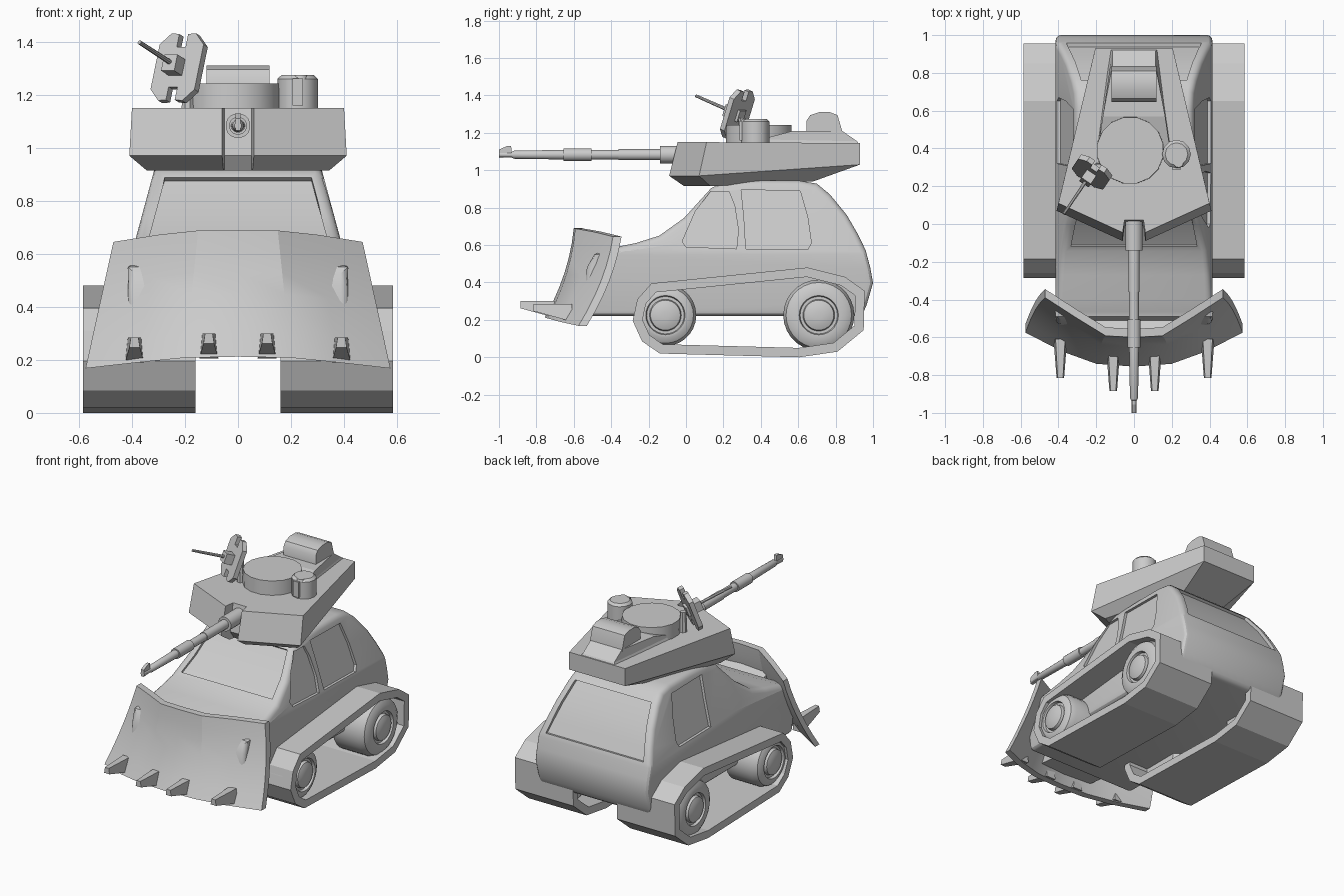
import bpy, bmesh, math
from mathutils import Vector, Matrix

if "Cube" in bpy.data.objects:
    bpy.data.objects.remove(bpy.data.objects["Cube"])


def loft(name, rings, closed=False, smooth=None):
    """Skin equal-length loops; cap the ends, or join last to first when closed."""
    bm = bmesh.new()
    rows = [[bm.verts.new(p) for p in r] for r in rings]
    n = len(rows[0])
    pairs = list(zip(rows, rows[1:])) + ([(rows[-1], rows[0])] if closed else [])
    for a, b in pairs:
        for i in range(n):
            j = (i + 1) % n
            bm.faces.new((a[i], a[j], b[j], b[i]))
    if not closed:
        bm.faces.new(rows[0])
        bm.faces.new(rows[-1])
    bmesh.ops.recalc_face_normals(bm, faces=bm.faces)
    me = bpy.data.meshes.new(name)
    bm.to_mesh(me)
    bm.free()
    ob = bpy.data.objects.new(name, me)
    bpy.context.collection.objects.link(ob)
    if smooth:
        shade(ob, smooth)
    return ob


def shade(ob, deg):
    bpy.ops.object.select_all(action='DESELECT')
    ob.select_set(True)
    bpy.context.view_layer.objects.active = ob
    bpy.ops.object.shade_smooth_by_angle(angle=math.radians(deg))


def bake(ob):
    dg = bpy.context.evaluated_depsgraph_get()
    me = bpy.data.meshes.new_from_object(ob.evaluated_get(dg))
    ob.modifiers.clear()
    ob.data = me


def prism(name, yz, x0, x1, smooth=None):
    return loft(name, [[(x, y, z) for y, z in yz] for x in (x0, x1)], smooth=smooth)


def lathe(name, origin, axis, steps, n=16, smooth=35):
    """Turned part: steps are (distance along axis, radius)."""
    o, a = Vector(origin), Vector(axis).normalized()
    u = a.orthogonal().normalized()
    v = a.cross(u)
    ang = [2 * math.pi * (i + .5) / n for i in range(n)]
    return loft(name, [[o + a * d + (u * math.cos(t) + v * math.sin(t)) * r for t in ang]
                       for d, r in steps], smooth=smooth)


def sym(half):
    """Mirror a right-hand outline across x = 0."""
    return half + [(-p[0],) + tuple(p[1:]) for p in reversed(half)]


# Car body: side profile with leaning cabin walls
def side(z):
    return .415 - max(0, z - .55) * .27


profile = [(-.53, .22), (-.545, .32), (-.53, .48), (-.49, .55), (-.395, .585), (-.27, .61),
           (-.143, .65), (-.01, .745), (.135, .905), (.2, .935), (.4, .945), (.607, .944),
           (.70, .928), (.77, .87), (.86, .76), (.915, .665), (.96, .574), (.985, .48),
           (1.0, .397), (.966, .28), (.94, .22)]
body = prism("car_body", profile, -1, 1)
bm = bmesh.new()
bm.from_mesh(body.data)
bmesh.ops.bisect_plane(bm, geom=bm.verts[:] + bm.edges[:] + bm.faces[:],
                       plane_co=(0, 0, .55), plane_no=(0, 0, 1))
for v in bm.verts:
    v.co.x = math.copysign(side(v.co.z), v.co.x)
bm.to_mesh(body.data)
bm.free()
bev = body.modifiers.new("round", 'BEVEL')
bev.width, bev.segments = .028, 3
bev.limit_method, bev.angle_limit = 'ANGLE', math.radians(50)
bake(body)

# Window recesses
door_windows = [
    [(-.02, .62), (.0, .59), (.27, .58), (.28, .68), (.26, .81), (.23, .885), (.13, .885), (.05, .78)],
    [(.32, .58), (.65, .575), (.67, .61), (.65, .75), (.61, .89), (.295, .895), (.31, .75)]]
cutters = []
for w in door_windows:
    for s in (-1, 1):
        cutters.append(loft("window_cutter", [[(s * (side(z) + d), y, z) for y, z in w]
                                              for d in (-.018, .1)]))
for w in ([(-.11, .65), (.01, .735), (.135, .875), (.07, .93), (-.15, .74)],
          [(.745, .868), (.84, .75), (.895, .655), (.938, .574), (1.08, .6), (.9, .95)]):
    cutters.append(loft("window_cutter", [[(s * (side(min(z, .88)) - .05), y, z) for y, z in w]
                                          for s in (-1, 1)]))
for c in cutters:
    m = body.modifiers.new("cut", 'BOOLEAN')
    m.operation, m.solver, m.object = 'DIFFERENCE', 'EXACT', c
bake(body)
for c in cutters:
    bpy.data.objects.remove(c)
shade(body, 28)

# Tracks: hollow belts with wheels inside
belt = [(-.185, .395), (.65, .48), (.85, .43), (.955, .355), (.95, .145), (.81, .03),
        (.605, 0), (-.14, .02), (-.235, .085), (-.285, .195), (-.26, .31)]


def inset(pts, d):
    out = []
    for i, p in enumerate(pts):
        p, a, b = (Vector(q) for q in (p, pts[i - 1], pts[(i + 1) % len(pts)]))
        e, f = (p - a).normalized(), (b - p).normalized()
        n1, n2 = Vector((e.y, -e.x)), Vector((f.y, -f.x))
        out.append(tuple(p + (n1 + n2) * d / (1 + n1.dot(n2))))
    return out


inner = inset(belt, .05)
for s, tag in ((-1, "left"), (1, "right")):
    loft("track_belt_" + tag, [[(s * x, y, z) for y, z in pts] for x, pts in
                               ((.16, belt), (.585, belt), (.585, inner), (.16, inner))], closed=True)
    for y, r, end in ((-.11, .165, "front"), (.71, .19, "rear")):
        lathe(f"{end}_wheel_{tag}", (s * .3, y, .225), (s, 0, 0),
              [(0, r - .03), (.03, r), (.215, r), (.25, r - .015), (.268, r - .045), (.268, .105),
               (.25, .1), (.25, .085), (.27, .08), (.28, .055), (.284, .02)], n=28)

# Dozer blade: swept-back wings, curved upright section
cols = [(0, -.6, .69, 0, -.755, .212), (.15, -.592, .688, .2, -.74, .208),
        (.3, -.5, .672, .38, -.675, .19), (.47, -.39, .645, .575, -.575, .168)]
cols = [(-c[0], c[1], c[2], -c[3], c[4], c[5]) for c in reversed(cols[1:])] + cols


def section(c, back):
    pts = []
    for i in range(7):
        t = i / 6
        pts.append((c[0] + (c[3] - c[0]) * t,
                    c[1] + (c[4] - c[1]) * t + .11 * t * (1 - t) + back,
                    c[2] + (c[5] - c[2]) * t))
    return pts


loft("dozer_blade", [section(c, 0) + section(c, .045)[::-1] for c in cols], smooth=22)
prism("blade_mount", [(-.68, .27), (-.58, .55), (-.48, .5), (-.48, .25)], -.2, .2)

# Blade teeth
for x, y, z in ((.11, 0, 0), (.39, .07, -.015)):
    for s in (-1, 1):
        loft("blade_tooth", [[(s * x + w * k, y + d, z + h) for k, h in
                              ((-1, lo), (1, lo), (.7, .3), (-.7, .3))]
                             for d, w, lo in ((-.68, .036, .205), (-.885, .02, .262))])

# Turret hull with a notch for the gun
top = [(.05, .02, 1.15), (.06, -.045, 1.15), (.40, .11, 1.15), (.205, .93, 1.145)]
mid = [(.05, -.01, .97), (.06, -.09, .97), (.41, .07, .97), (.205, .93, 1.03)]
low = [(.05, .03, .915), (.055, -.01, .915), (.345, .13, .915), (.16, .68, .94)]
loft("turret_hull", [sym(r) for r in (low, mid, top)])

# Raised rear deck, storage roll and hatch
loft("rear_deck", [sym([(.2, .36, 1.14), (.125, .925, 1.14)]),
                   sym([(.19, .40, 1.165), (.115, .915, 1.155)]),
                   sym([(.165, .57, 1.21), (.115, .835, 1.21)])])
prism("storage_roll", [(.645, 1.19), (.645, 1.265), (.665, 1.295), (.71, 1.31), (.77, 1.31),
                       (.81, 1.295), (.835, 1.21), (.835, 1.19)], -.118, .118, smooth=35)
lathe("hatch", (-.02, .39, 1.13), (0, 0, 1), [(0, .18), (.113, .178)], n=16)
lathe("sight_drum", (.225, .37, 1.14), (0, 0, 1), [(0, .076), (.12, .076), (.135, .06)], n=12)
lathe("sight_drum_knob", (.235, .325, 1.26), (0, 0, 1), [(0, .03), (.015, .026)], n=10)
prism("sight_slot", [(.285, 1.16), (.285, 1.262), (.33, 1.262), (.33, 1.16)], .205, .245)

# Main gun
lathe("main_gun", (0, .03, 1.083), (0, -1, 0),
      [(0, .047), (.17, .047), (.17, .03), (.39, .03), (.39, .026), (.535, .026), (.535, .034),
       (.685, .034), (.685, .026), (.95, .022), (.965, .014), (1.03, .014)], n=16)
prism("muzzle_sight", [(-1, 1.065), (-1, 1.11), (-.955, 1.13), (-.935, 1.13), (-.93, 1.07)],
      -.01, .01)

# Small roof gun behind an angled, notched shield
aim = Vector((-.115, -.17, .075)).normalized()
across = aim.cross(Vector((0, 0, 1))).normalized() * -1
up = aim.cross(across).normalized()
if up.z < 0:
    up = -up
centre = Vector((-.222, .275, 1.30))
plate = sym([(.02, .08), (.02, .132), (.055, .135), (.1, .09), (.1, -.09), (.055, -.135),
             (.02, -.132), (.02, -.08)][::1])
loft("gun_shield", [[centre + across * u + up * v + aim * d for u, v in plate]
                    for d in (-.015, .015)])
loft("roof_gun_box", [[centre + across * u + up * v + aim * d for u, v in
                       ((-.03, -.035), (.03, -.035), (.03, .03), (-.03, .03))]
                      for d in (-.03, .07)])
lathe("roof_gun_barrel", centre + aim * .05, aim, [(0, .01), (.235, .008)], n=8)
lathe("roof_gun_post", (-.19, .3, 1.13), (0, 0, 1), [(0, .025), (.15, .02)], n=8)
